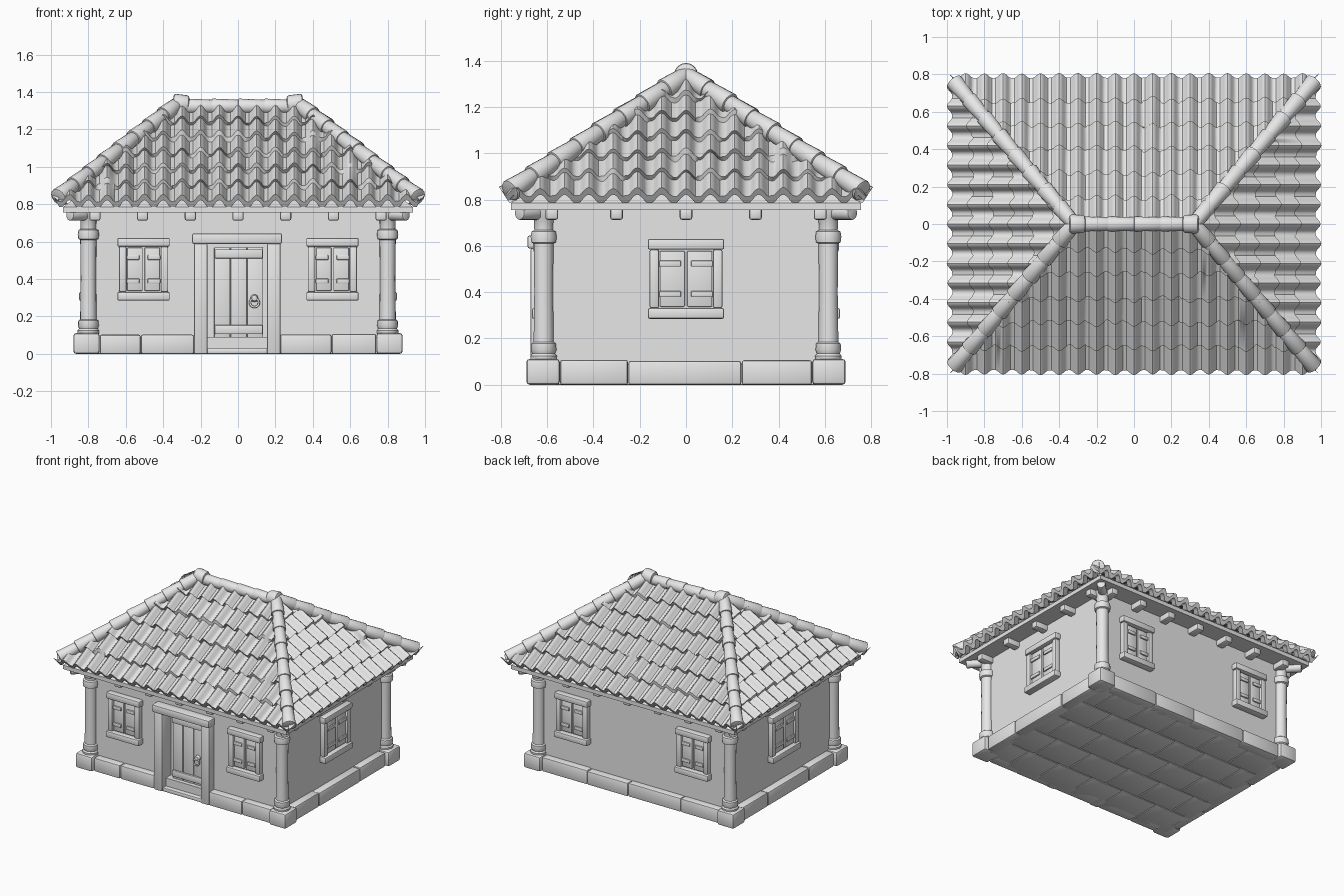
import bpy, bmesh, math, random
from mathutils import Matrix, Vector

random.seed(4)
cube = bpy.data.objects.get("Cube")
if cube:
    bpy.data.objects.remove(cube)

grey = bpy.data.materials.new("plain_grey")
grey.use_nodes = True
grey.diffuse_color = (0.8, 0.8, 0.8, 1)
grey.node_tree.nodes["Principled BSDF"].inputs["Base Color"].default_value = (0.8, 0.8, 0.8, 1)


def finish(name, bm, angle=35):
    bmesh.ops.recalc_face_normals(bm, faces=bm.faces)
    mesh = bpy.data.meshes.new(name)
    bm.to_mesh(mesh)
    bm.free()
    mesh.materials.append(grey)
    mesh.polygons.foreach_set("use_smooth", [True] * len(mesh.polygons))
    mesh.set_sharp_from_angle(angle=math.radians(angle))
    ob = bpy.data.objects.new(name, mesh)
    bpy.context.collection.objects.link(ob)
    return ob


def box(name, x, y, z, place=Matrix(), bevel=0.008):
    """Box from (min, max) ranges, with softened edges."""
    bm = bmesh.new()
    size = [r[1] - r[0] for r in (x, y, z)]
    mid = [(r[1] + r[0]) / 2 for r in (x, y, z)]
    bmesh.ops.create_cube(bm, size=1)
    bmesh.ops.scale(bm, vec=size, verts=bm.verts)
    if bevel:
        bmesh.ops.bevel(bm, geom=bm.edges[:], offset=min(bevel, min(size) * 0.3),
                        segments=2, profile=0.5, affect='EDGES')
    bmesh.ops.transform(bm, matrix=place @ Matrix.Translation(mid), verts=bm.verts)
    return finish(name, bm)


def rod(name, a, b, ra, rb, sides=14, bevel=0.006):
    """Tapered round tile from a to b."""
    a, b = Vector(a), Vector(b)
    bm = bmesh.new()
    bmesh.ops.create_cone(bm, cap_ends=True, segments=sides, radius1=ra, radius2=rb,
                          depth=(b - a).length)
    rim = [e for e in bm.edges if abs(e.verts[0].co.z - e.verts[1].co.z) < 1e-5]
    bmesh.ops.bevel(bm, geom=rim, offset=bevel, segments=2, profile=0.5, affect='EDGES')
    turn = (b - a).to_track_quat('Z', 'Y').to_matrix().to_4x4()
    bmesh.ops.transform(bm, matrix=Matrix.Translation((a + b) / 2) @ turn, verts=bm.verts)
    return finish(name, bm)


def lathe(name, profile, centre, sides=18):
    bm = bmesh.new()
    vs = [bm.verts.new((r, 0, z)) for r, z in profile]
    edges = [bm.edges.new(p) for p in zip(vs, vs[1:])]
    bmesh.ops.spin(bm, geom=vs + edges, cent=(0, 0, 0), axis=(0, 0, 1),
                   angle=math.tau, steps=sides)
    bmesh.ops.remove_doubles(bm, verts=bm.verts, dist=1e-4)
    bmesh.ops.translate(bm, vec=centre, verts=bm.verts)
    return finish(name, bm)


WX, WY = 0.80, 0.615

# Walls, with an opening for the door
box("wall_core", (-WX, WX), (-0.57, WY), (0.02, 0.77), bevel=0)
box("front_wall_right", (-WX, -0.17), (-WY, -0.56), (0.02, 0.77), bevel=0)
box("front_wall_left", (0.17, WX), (-WY, -0.56), (0.02, 0.77), bevel=0)
box("front_wall_top", (-0.17, 0.17), (-WY, -0.56), (0.59, 0.77), bevel=0)

# Corner blocks and columns
shaft = [(0, 0.10), (0.056, 0.10), (0.058, 0.125), (0.050, 0.135), (0.056, 0.15), (0.054, 0.178),
         (0.044, 0.185), (0.041, 0.40), (0.043, 0.61), (0.054, 0.615), (0.057, 0.64),
         (0.053, 0.662), (0.041, 0.668), (0.043, 0.72), (0.052, 0.735), (0.052, 0.77), (0, 0.77)]
for sx in (-1, 1):
    for sy in (-1, 1):
        lathe("corner_column", shaft, (sx * 0.80, sy * 0.615, 0))
        box("corner_block", sorted((sx * 0.74, sx * 0.88)), sorted((sy * 0.545, sy * 0.69)),
            (0, 0.112), bevel=0.015)


# Plinth stones between the corner blocks
def stones(cuts, inner, outer, along_x):
    for a, b in zip(cuts, cuts[1:]):
        out = outer + math.copysign(random.uniform(-0.006, 0.004), outer)
        run, depth = (a + 0.001, b - 0.001), sorted((inner, out))
        x, y = (run, depth) if along_x else (depth, run)
        box("plinth_stone", x, y, (0, random.uniform(0.102, 0.108)), bevel=0.01)


stones([-0.74, -0.52, -0.235], -0.58, -0.665, True)
stones([0.225, 0.5, 0.74], -0.58, -0.665, True)
stones([-0.74, -0.42, 0.02, 0.36, 0.74], 0.58, 0.665, True)
for s in (-1, 1):
    stones([-0.545, -0.25, 0.24, 0.545], s * 0.77, s * 0.855, False)

# Paved underside in staggered rows
box("floor_slab", (-0.82, 0.82), (-0.63, 0.63), (0.008, 0.09), bevel=0)
rows = 5
step = 1.26 / rows
for r in range(rows):
    y = -0.63 + r * step
    x = -0.82
    width = 0.17 if r % 2 else 0.3
    while x < 0.81:
        end = min(x + width, 0.82)
        box("floor_tile", (x, end - 0.005), (y, y + step - 0.005), (0, 0.02), bevel=0.004)
        x, width = end, random.uniform(0.26, 0.34)


# Shuttered windows, modelled facing -y and placed on each wall
def window(place, w, z0, z1):
    box("window_backing", (-w + 0.02, w - 0.02), (-0.012, 0.01), (z0 + 0.02, z1 - 0.02), place, 0)
    box("window_lintel", (-w, w), (-0.045, 0.01), (z1 - 0.046, z1), place)
    box("window_sill", (-w, w), (-0.05, 0.01), (z0, z0 + 0.046), place)
    lo, hi = z0 + 0.046, z1 - 0.046
    for s in (-1, 1):
        box("window_jamb", sorted((s * (w - 0.048), s * (w - 0.008))), (-0.036, 0.01),
            (lo, hi), place)
        box("window_shutter", sorted((s * 0.005, s * (w - 0.052))), (-0.024, 0.01),
            (lo + 0.006, hi - 0.006), place, 0.005)
        for k in (0.24, 0.76):
            z = lo + (hi - lo) * k
            box("shutter_strap", sorted((s * 0.022, s * (w - 0.05))), (-0.034, -0.02),
                (z - 0.013, z + 0.013), place, 0.004)


for turn, out in ((0, -1), (math.pi, 1)):
    for x in (-0.505, 0.505):
        window(Matrix.Translation((x, out * WY, 0)) @ Matrix.Rotation(turn, 4, 'Z'), 0.14, 0.285, 0.62)
for s in (-1, 1):
    window(Matrix.Translation((s * WX, 0, 0)) @ Matrix.Rotation(s * math.pi / 2, 4, 'Z'),
           0.165, 0.285, 0.63)

# Door
box("door_lintel", (-0.245, 0.235), (-0.685, -0.58), (0.588, 0.645), bevel=0.01)
box("door_jamb_right", (-0.235, -0.163), (-0.672, -0.56), (0, 0.59))
box("door_jamb_left", (0.155, 0.228), (-0.672, -0.56), (0, 0.59))
box("door_step", (-0.17, 0.16), (-0.665, -0.56), (0, 0.03))
planks = 3
for i in range(planks):
    x = -0.128 + i * 0.088
    box("door_plank", (x, x + 0.086), (-0.6, -0.56), (0.035, 0.57), bevel=0.005)
for z in (0.13, 0.535):
    box("door_batten", (-0.125, 0.132), (-0.613, -0.595), (z - 0.024, z + 0.024), bevel=0.005)
rod("handle_boss", (0.088, -0.625, 0.298), (0.088, -0.595, 0.298), 0.016, 0.022, 10, 0.004)
bpy.ops.mesh.primitive_torus_add(major_segments=18, minor_segments=8, major_radius=0.024,
                                 minor_radius=0.006, location=(0.088, -0.622, 0.274),
                                 rotation=(math.radians(80), 0, 0))
ring = bpy.context.object
ring.name = "door_handle_ring"
ring.data.materials.append(grey)
bpy.ops.object.shade_smooth()

# Beam ends under the eaves
for s in (-1, 1):
    for i in range(-3, 4):
        box("beam_end", (i * 0.255 - 0.03, i * 0.255 + 0.03), sorted((s * 0.58, s * 0.715)),
            (0.712, 0.765), bevel=0.012)
    for y in (-0.58, -0.3, 0, 0.3, 0.58):
        box("side_beam_end", sorted((s * 0.76, s * 0.9)), (y - 0.028, y + 0.028),
            (0.712, 0.765), bevel=0.012)
    for t in (-1, 1):
        rod("corner_beam", (s * 0.78, t * 0.6, 0.742), (s * 0.90, t * 0.72, 0.742), 0.03, 0.03)

# Roof body under the tiles
bm = bmesh.new()
for s in (-1, 1):
    bm.verts.new((s * 0.3, 0, 1.28))
    for t in (-1, 1):
        for z in (0.755, 0.785):
            bm.verts.new((s * 0.935, t * 0.755, z))
bmesh.ops.convex_hull(bm, input=bm.verts[:])
finish("roof_body", bm, 20)

RIDGE, EX, EY, EZ, TOP = 0.32, 0.97, 0.78, 0.812, 1.32


# Overlapping barrel tiles on one slope, trimmed along the hips
def slope(name, eave, top, along, half, pitch):
    eave, top, along = Vector(eave), Vector(top), Vector(along)
    up = along.cross(top - eave).normalized()
    up *= math.copysign(1, up.z)
    courses, per = 6, 10
    lines = [(0.05, -0.025, 0), (0, -0.014, 0)]
    for r in range(courses):
        lines += [(r / courses, 0.022, r), ((r + 1) / courses, 0, r)]
    n = math.ceil(half / pitch) * per
    jitter = {}
    bm = bmesh.new()
    grid = []
    for v, lift, r in lines:
        row = []
        for i in range(-n, n + 1):
            key = (math.floor(i / per + 0.5), r)
            dl, dv = jitter.setdefault(key, (random.uniform(-0.004, 0.004), random.uniform(-0.01, 0.01)))
            if lift <= 0:
                dl = 0
            wave = 0.026 * max(math.cos(math.tau * i / per), -0.7)
            row.append(bm.verts.new(eave + (top - eave) * (v + (dv if v > 0.06 else 0))
                                    + along * (i / per * pitch) + up * (wave + lift + dl)))
        grid.append(row)
    for lo, hi in zip(grid, grid[1:]):
        for i in range(len(lo) - 1):
            bm.faces.new((lo[i], lo[i + 1], hi[i + 1], hi[i]))
    for s in (-1, 1):
        corner = eave + along * (s * half)
        end = Vector((math.copysign(RIDGE, corner.x), 0, 0))
        cut = (corner - end).cross(Vector((0, 0, 1))).normalized()
        if cut.dot(eave - corner) > 0:
            cut = -cut
        bmesh.ops.bisect_plane(bm, geom=bm.verts[:] + bm.edges[:] + bm.faces[:], plane_co=end,
                               plane_no=cut, clear_outer=True)
    finish(name, bm, 45)


for s, side in ((-1, "front"), (1, "back")):
    slope(side + "_roof_tiles", (0, s * EY, EZ), (0, 0, TOP), (1, 0, 0), EX, 0.1)
for s, side in ((-1, "right"), (1, "left")):
    slope(side + "_roof_tiles", (s * EX, 0, EZ), (s * RIDGE, 0, TOP), (0, 1, 0), EY, 0.105)

# Hip tiles and ridge tiles
count = 8
for sx in (-1, 1):
    for sy in (-1, 1):
        low, high = Vector((sx * 0.962, sy * 0.762, 0.838)), Vector((sx * 0.32, 0, 1.338))
        for i in range(count):
            a, b = low.lerp(high, i / count), low.lerp(high, min(1, (i + 1.15) / count))
            rod("hip_tile", a, b, 0.047 + random.uniform(-0.002, 0.002), 0.037)
    rod("ridge_end", (sx * 0.262, 0, 1.333), (sx * 0.348, 0, 1.34), 0.048, 0.052, 18, 0.014)
for i in range(4):
    x = -0.28 + i * 0.14
    rod("ridge_tile", (x, 0, 1.324), (x + 0.15, 0, 1.322), 0.041, 0.037)
